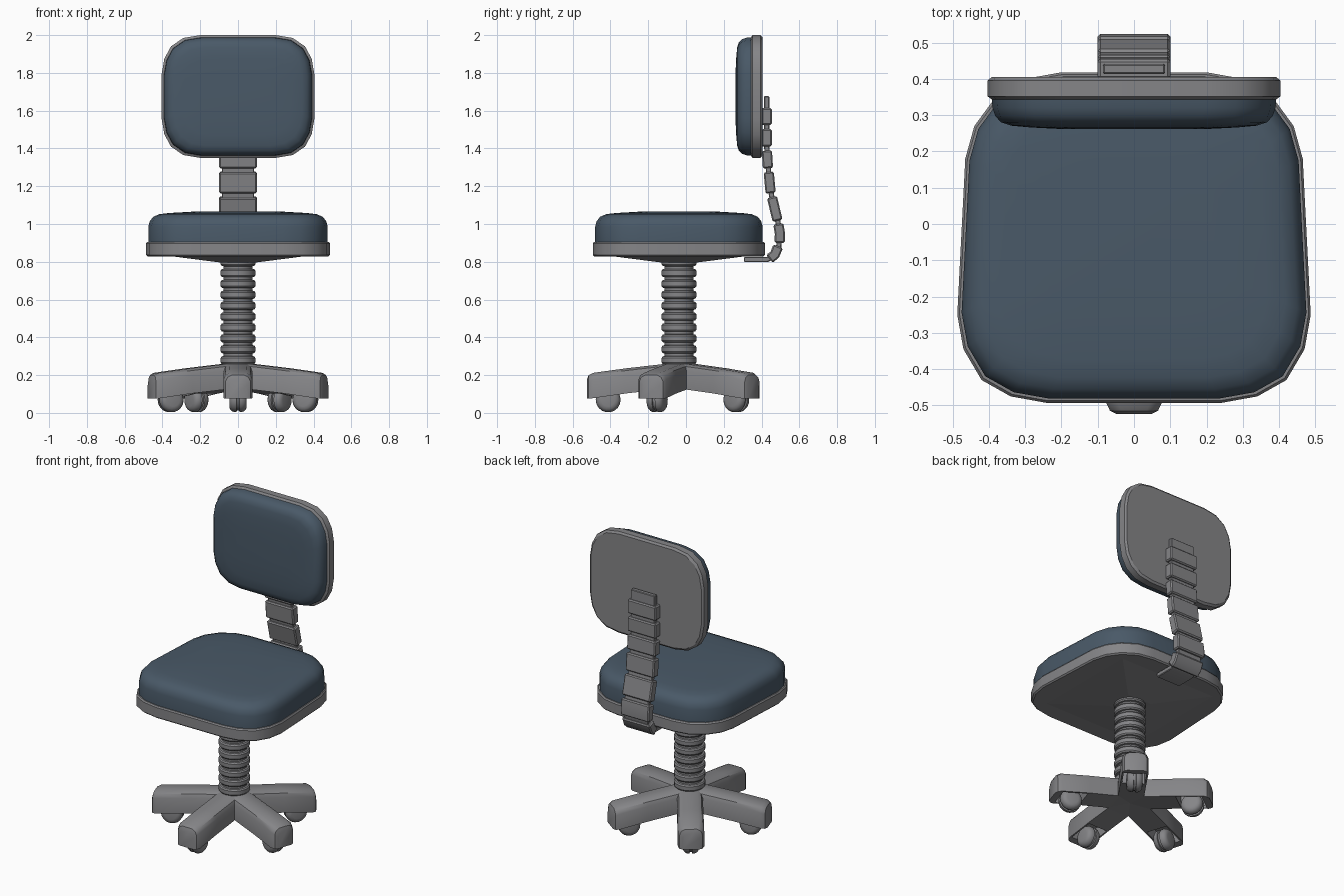
import bpy, bmesh, math
from mathutils import Vector, Matrix

if "Cube" in bpy.data.objects:
    bpy.data.objects.remove(bpy.data.objects["Cube"])


def material(name, col):
    m = bpy.data.materials.new(name)
    m.diffuse_color = (*col, 1)
    m.use_nodes = True
    m.node_tree.nodes["Principled BSDF"].inputs["Base Color"].default_value = m.diffuse_color
    return m


GREY = material("grey plastic", (0.235, 0.235, 0.245))
BLUE = material("blue fabric", (0.067, 0.1, 0.137))
CY = -0.037  # y of the column axis


def finish(name, bm, mat, angle=32, matrix=None):
    """Fix normals, mark sharp edges and make the object."""
    bmesh.ops.recalc_face_normals(bm, faces=bm.faces)
    if matrix:
        bm.transform(matrix)
    for f in bm.faces:
        f.smooth = True
    for e in bm.edges:
        e.smooth = e.calc_face_angle(0) < math.radians(angle)
    me = bpy.data.meshes.new(name)
    bm.to_mesh(me)
    bm.free()
    me.materials.append(mat)
    ob = bpy.data.objects.new(name, me)
    bpy.context.collection.objects.link(ob)
    return ob


def skin(rings, closed=False):
    """Join rings of points with quads; cap both ends or close the loop."""
    bm = bmesh.new()
    vs = [[bm.verts.new(p) for p in r] for r in rings]
    n = len(vs[0])
    pairs = list(zip(vs, vs[1:])) + ([(vs[-1], vs[0])] if closed else [])
    for a, b in pairs:
        for i in range(n):
            j = (i + 1) % n
            bm.faces.new((a[i], a[j], b[j], b[i]))
    if not closed:
        bm.faces.new(vs[0])
        bm.faces.new(vs[-1])
    return bm


def pad(name, outline, layers, mat, place, angle=32):
    """Stack inset copies of an outline; layers are (inset, height)."""
    us, ws = [p[0] for p in outline], [p[1] for p in outline]
    hu, hw = (max(us) - min(us)) / 2, (max(ws) - min(ws)) / 2
    cw = (max(ws) + min(ws)) / 2
    rings = [[place(u * (1 - d / hu), cw + (w - cw) * (1 - d / hw), h)
              for u, w in outline] for d, h in layers]
    return finish(name, skin(rings), mat, angle)


def mirrored(half):
    return half + [(-u, w) for u, w in reversed(half)]


# seat tray and cushion
seat = mirrored([(0.24, -0.493), (0.34, -0.475), (0.42, -0.43), (0.47, -0.345),
                 (0.487, -0.25), (0.465, 0.18), (0.44, 0.27), (0.385, 0.345),
                 (0.3, 0.4), (0.2, 0.418)])
flat = lambda u, w, h: (u, w, h)
pad("seat_tray", seat, [(0.008, 0.828), (0, 0.836), (0, 0.898), (0.006, 0.906)],
    GREY, flat)
pad("seat_cushion", seat, [(0.012, 0.9), (0.012, 0.985), (0.02, 1.015),
                           (0.038, 1.038), (0.07, 1.052), (0.12, 1.058),
                           (0.24, 1.065)], BLUE, flat, 60)

# shallow pyramid under the seat
finish("seat_underplate", skin([[(sx * h, CY + sy * h, z) for sx, sy in
       ((1, 1), (-1, 1), (-1, -1), (1, -1))]
       for h, z in ((0.35, 0.829), (0.085, 0.795))]), GREY, 1)

# backrest shell and cushion
quarter = [(0.2, 0.325), (0.29, 0.31), (0.355, 0.265), (0.39, 0.2), (0.404, 0.12)]
back = mirrored(quarter + [(u, -w) for u, w in reversed(quarter)])
upright = lambda u, w, h: (u, h, w + 1.675)
pad("backrest_shell", back, [(0.014, 0.342), (0, 0.352), (0, 0.395), (0.012, 0.405)],
    GREY, upright)
pad("backrest_cushion", back, [(0.012, 0.35), (0.014, 0.32), (0.022, 0.297),
                               (0.038, 0.28), (0.065, 0.271), (0.12, 0.266),
                               (0.2, 0.262)], BLUE, upright, 60)


# back support: a thin bent strip carrying thicker ribs
def ribbon(name, path, width, thick, bevel):
    pts = [Vector((0, y, z)) for y, z in path]
    left, right = [], []
    for i, p in enumerate(pts):
        t = (pts[min(i + 1, len(pts) - 1)] - pts[max(i - 1, 0)]).normalized()
        n = Vector((0, -t.z, t.y)) * thick / 2
        left.append(p + n)
        right.append(p - n)
    rings = [[(-width / 2, a.y, a.z), (width / 2, a.y, a.z),
              (width / 2, b.y, b.z), (-width / 2, b.y, b.z)]
             for a, b in zip(left, right)]
    bm = skin(rings)
    bmesh.ops.recalc_face_normals(bm, faces=bm.faces)
    sharp = [e for e in bm.edges if e.calc_face_angle(0) > 0.8]
    bmesh.ops.bevel(bm, geom=sharp, offset=bevel, segments=1, affect='EDGES')
    return finish(name, bm, GREY)


ribbon("support_strip", [(0.307, 0.812), (0.43, 0.812), (0.465, 0.83), (0.49, 0.87),
                         (0.496, 0.94), (0.487, 1.01), (0.453, 1.15), (0.437, 1.28),
                         (0.428, 1.4), (0.427, 1.677)], 0.17, 0.028, 0.004)
ribs = [[(0.427, 1.524), (0.427, 1.614)], [(0.427, 1.41), (0.427, 1.502)],
        [(0.434, 1.296), (0.428, 1.388)], [(0.448, 1.164), (0.438, 1.275)],
        [(0.485, 1.018), (0.455, 1.142)],
        [(0.496, 0.9), (0.497, 0.95), (0.489, 1.0)],
        [(0.442, 0.816), (0.47, 0.838), (0.488, 0.882)]]
for i, path in enumerate(ribs):
    ribbon(f"support_rib_{i + 1}", path, 0.2, 0.054, 0.007)


# turned parts: profile of (radius, height)
def turned(name, profile, sides, matrix, angle=32):
    rings = [[(r * math.cos(a), r * math.sin(a), z) for a in
              (2 * math.pi * k / sides for k in range(sides))] for r, z in profile]
    return finish(name, skin(rings), GREY, angle, matrix)


# ribbed column
profile = [(0.078, 0.14)]
pitch = 0.0577
for i in range(10):
    z = 0.257 + i * pitch
    profile += [(0.076, z), (0.086, z + 0.002), (0.092, z + 0.01),
                (0.092, z + 0.034), (0.086, z + 0.042), (0.076, z + 0.044)]
profile = [p for p in profile if p[1] < 0.815]
turned("column", profile, 20, Matrix.Translation((0, CY, 0)))

# five arms, each with a hollow tip holding a twin caster
for k in range(5):
    place = (Matrix.Translation((0, CY, 0)) @
             Matrix.Rotation(math.radians(-90 + 72 * k), 4, 'Z'))
    rings = []
    for r, w, zb, zt in ((0, 0.075, 0.135, 0.268), (0.28, 0.076, 0.103, 0.236),
                         (0.455, 0.077, 0.078, 0.212), (0.478, 0.066, 0.075, 0.2),
                         (0.487, 0.048, 0.075, 0.18)):
        half = [(w, zb), (w, zt - 0.035), (w - 0.01, zt - 0.012), (w - 0.032, zt)]
        rings.append([(r, y, z) for y, z in mirrored(half)])
    bm = skin(rings)
    bmesh.ops.recalc_face_normals(bm, faces=bm.faces)
    under = [f for f in bm.faces if f.normal.z < -0.9
             and 0.28 < f.calc_center_median().x < 0.455]
    bmesh.ops.inset_region(bm, faces=under, thickness=0.014)
    top = bmesh.ops.extrude_face_region(bm, geom=under)
    bmesh.ops.translate(bm, vec=(0, 0, 0.075),
                        verts=[v for v in top["geom"] if isinstance(v, bmesh.types.BMVert)])
    bmesh.ops.delete(bm, geom=[f for f in under if f.is_valid], context='FACES')
    finish(f"base_arm_{k + 1}", bm, GREY, 32, place)

    axle = place @ Matrix.Translation((0.375, 0, 0.069)) @ Matrix.Rotation(math.pi / 2, 4, 'X')
    rim = [(0.035, 0.046), (0.05, 0.043), (0.06, 0.034), (0.066, 0.02), (0.066, 0.008),
           (0.058, 0.006)]
    turned(f"caster_{k + 1}", rim + [(r, -z) for r, z in reversed(rim)], 18, axle)
